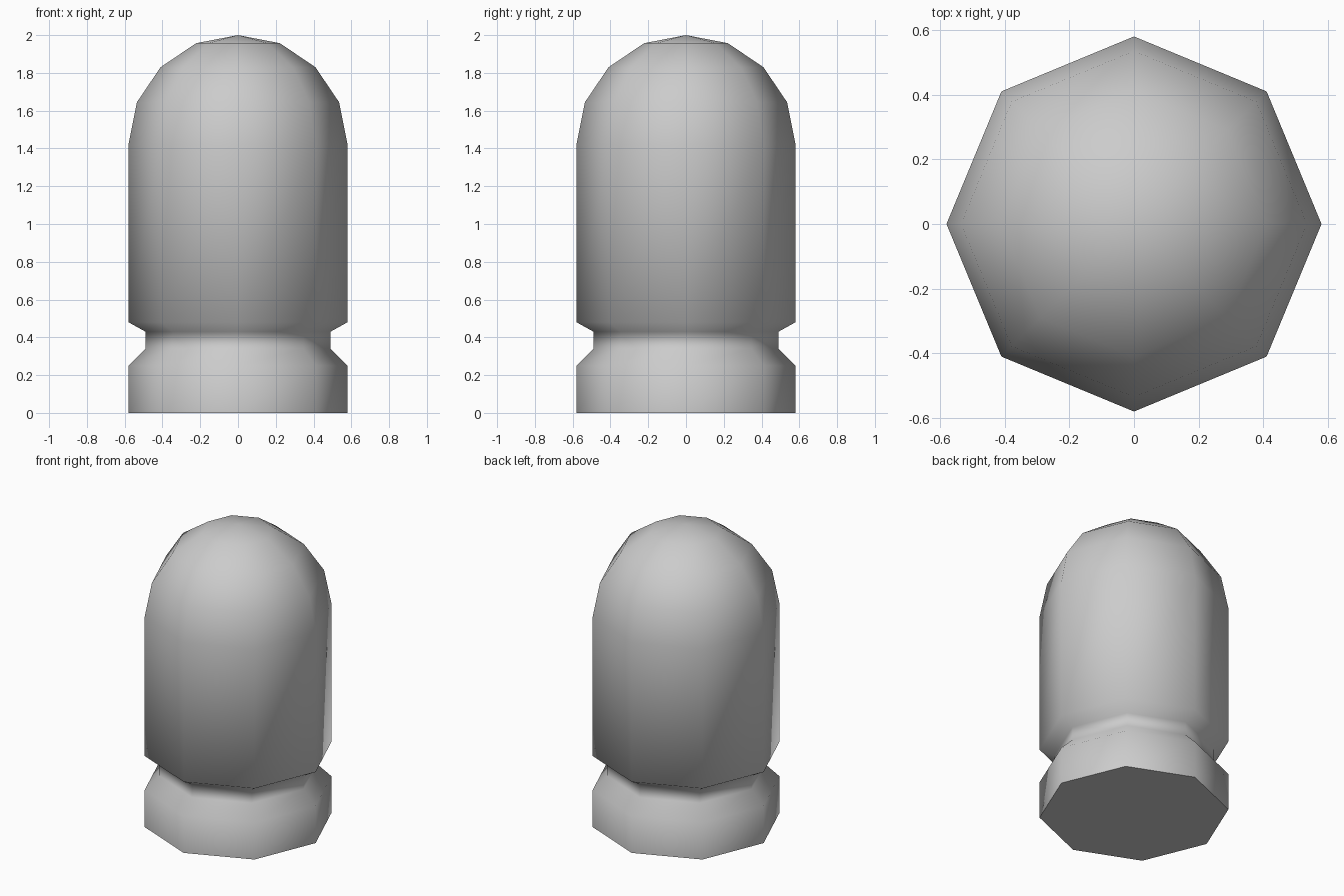
import bpy
import bmesh
from math import cos, sin, pi, radians

cube = bpy.data.objects.get("Cube")
if cube:
    bpy.data.objects.remove(cube, do_unlink=True)

SIDES = 8

# Single grey surface
grey = bpy.data.materials.new("light_grey")
grey.use_nodes = True
colour = (0.6, 0.6, 0.6, 1)
grey.diffuse_color = colour
grey.node_tree.nodes["Principled BSDF"].inputs["Base Color"].default_value = colour

# Outline as (radius, height): foot, neck groove, straight body, dome
profile = [(0.58, 0), (0.58, 0.25), (0.49, 0.34), (0.49, 0.43), (0.58, 0.48),
           (0.58, 1.42), (0.535, 1.645), (0.41, 1.83), (0.222, 1.957)]

bm = bmesh.new()
rings = [[bm.verts.new((r * cos(2 * pi * i / SIDES), r * sin(2 * pi * i / SIDES), z))
          for i in range(SIDES)] for r, z in profile]

# Side walls between neighbouring rings
for low, high in zip(rings, rings[1:]):
    for i in range(SIDES):
        j = (i + 1) % SIDES
        bm.faces.new((low[i], low[j], high[j], high[i]))

# Dome tip and flat underside
tip = bm.verts.new((0, 0, 2))
for i in range(SIDES):
    bm.faces.new((rings[-1][i], rings[-1][(i + 1) % SIDES], tip))
bm.faces.new(rings[0][::-1])

mesh = bpy.data.meshes.new("domed_post")
bm.to_mesh(mesh)
bm.free()
mesh.materials.append(grey)
post = bpy.data.objects.new("domed_post", mesh)
bpy.context.collection.objects.link(post)

# Smooth all round, crisp only at the underside
bpy.ops.object.select_all(action="DESELECT")
post.select_set(True)
bpy.context.view_layer.objects.active = post
bpy.ops.object.shade_smooth_by_angle(angle=radians(70))
